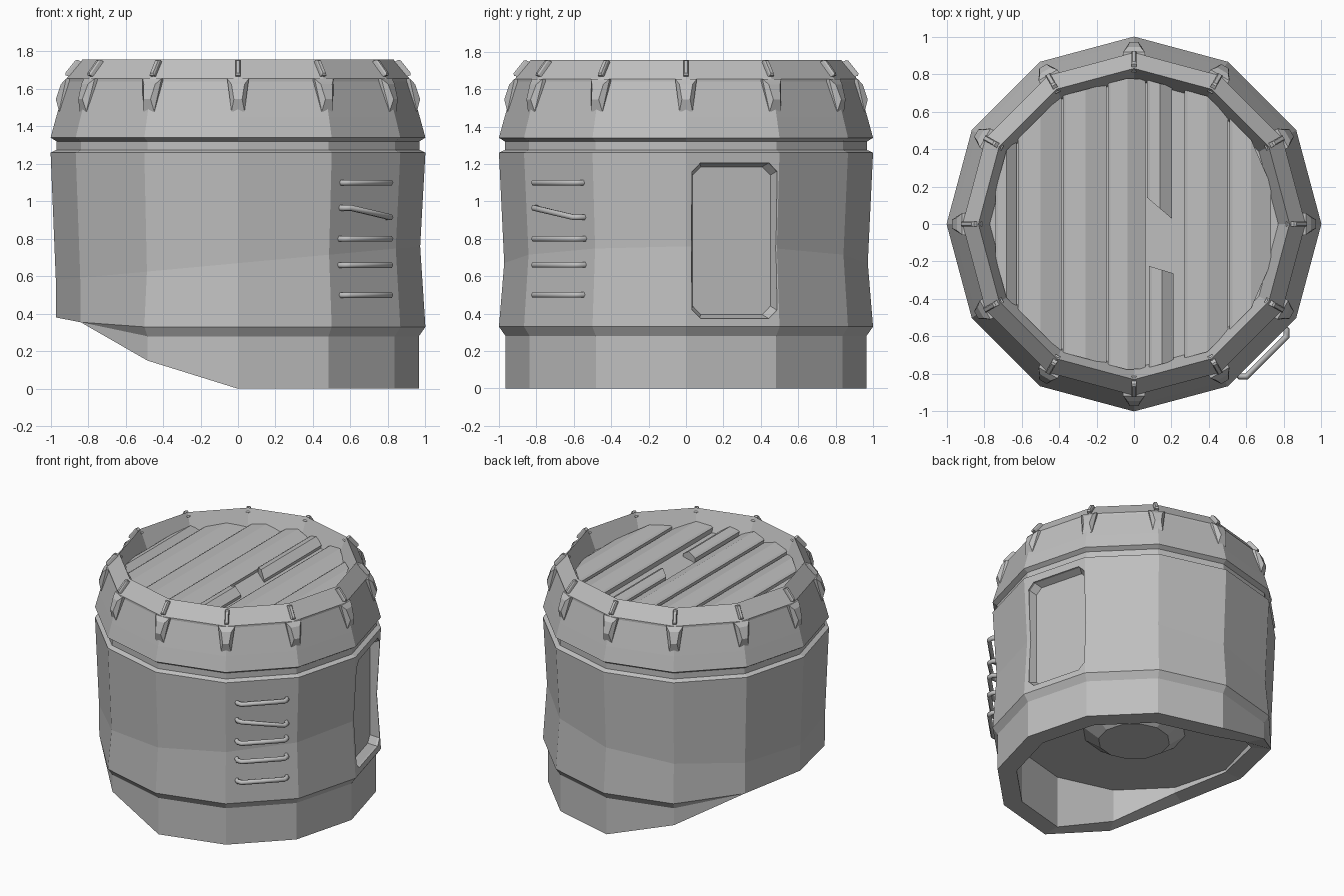
import bpy, bmesh, math
from mathutils import Matrix, Vector

if "Cube" in bpy.data.objects:
    bpy.data.objects.remove(bpy.data.objects["Cube"])

SIDES = 12
GREY = (0.52, 0.52, 0.52, 1)
mat = bpy.data.materials.new("plain_grey")
mat.use_nodes = True
mat.diffuse_color = GREY
mat.node_tree.nodes["Principled BSDF"].inputs["Base Color"].default_value = GREY


def finish(name, bm):
    """Turn a bmesh into a named, flat shaded object."""
    bmesh.ops.remove_doubles(bm, verts=bm.verts, dist=0.0005)
    bmesh.ops.recalc_face_normals(bm, faces=bm.faces)
    mesh = bpy.data.meshes.new(name)
    bm.to_mesh(mesh)
    bm.free()
    mesh.materials.append(mat)
    obj = bpy.data.objects.new(name, mesh)
    bpy.context.collection.objects.link(obj)
    return obj


def loft(bm, loops):
    """Join equally long point loops into a closed solid."""
    rows = [[bm.verts.new(p) for p in loop] for loop in loops]
    n = len(rows[0])
    for a, b in zip(rows, rows[1:]):
        for i in range(n):
            j = (i + 1) % n
            bm.faces.new((a[i], a[j], b[j], b[i]))
    bm.faces.new(rows[0])
    bm.faces.new(rows[-1])


def on_wall(degrees):
    """Local x is tangent, y points outward, z is up."""
    return Matrix.Rotation(math.radians(degrees - 90), 4, 'Z')


# Drum: the lower edge is cut away on the -x side
CUT = {4: 0.15, 5: 0.355, 6: 0.38, 7: 0.355, 8: 0.15}


def ring(radius, height, tilt=0.0):
    points = []
    for k in range(SIDES):
        a = math.tau * k / SIDES
        z, r = height + tilt * math.cos(a), radius
        low = CUT.get(k, 0)
        if z < low:
            z = low
            r = 0.97 if radius > 0.9 and low > 0.3 else radius
        points.append((r * math.cos(a), r * math.sin(a), z))
    return points


def plain_ring(radius, height):
    return [(radius * math.cos(math.tau * k / SIDES),
             radius * math.sin(math.tau * k / SIDES), height)
            for k in range(SIDES)]


bm = bmesh.new()
underside = [plain_ring(0.25, 0.32), plain_ring(0.36, 0.40), plain_ring(0.83, 0.40)]
skirt = [ring(0.83, 0), ring(0.965, 0), ring(0.965, 0.28), ring(1.0, 0.33)]
waist = [ring(0.972, 0.67, 0.09)]
upper = [plain_ring(r, z) for r, z in (
    (1.0, 1.26), (0.968, 1.275), (0.968, 1.32), (1.0, 1.34), (0.97, 1.45),
    (0.915, 1.64), (0.915, 1.655), (0.83, 1.757), (0.77, 1.61))]
loft(bm, underside + skirt + waist + upper)
drum = finish("drum_body", bm)

# Recessed hatch with chamfered corners
bm = bmesh.new()


def hatch_outline(half_w, half_h, depth, c=0.045):
    corners = [(half_w, half_h - c), (half_w - c, half_h),
               (c - half_w, half_h), (-half_w, half_h - c)]
    corners += [(-x, -z) for x, z in corners]
    return [on_wall(15) @ Vector((x - 0.012, depth, z + 0.79)) for x, z in corners]


loft(bm, [hatch_outline(0.215, 0.395, 0.895), hatch_outline(0.235, 0.415, 0.945),
          hatch_outline(0.235, 0.415, 1.1)])
cutter = finish("hatch_cutter", bm)
cutter.hide_render = True
cut = drum.modifiers.new("hatch", 'BOOLEAN')
cut.operation = 'DIFFERENCE'
cut.solver = 'EXACT'
cut.object = cutter
bpy.context.view_layer.objects.active = drum
bpy.ops.object.modifier_apply(modifier=cut.name)
bpy.data.objects.remove(cutter)

# Rim clips: a tapered bracket and a small bar above it at every corner
brackets, bars = bmesh.new(), bmesh.new()


def quad(m, half_top, half_bottom, top, bottom):
    """Top and bottom are (radius, height)."""
    return [m @ Vector((s * w, r, z)) for s, w, (r, z) in (
        (-1, half_bottom, bottom), (1, half_bottom, bottom),
        (1, half_top, top), (-1, half_top, top))]


for k in range(SIDES):
    m = on_wall(360 * k / SIDES)
    loft(brackets, [quad(m, 0.058, 0.035, (0.88, 1.655), (0.92, 1.48)),
                    quad(m, 0.058, 0.035, (0.917, 1.655), (0.955, 1.48)),
                    quad(m, 0.035, 0.022, (0.945, 1.625), (0.972, 1.545))])
    loft(bars, [quad(m, 0.014, 0.014, (0.81, 1.73), (0.88, 1.66)),
                quad(m, 0.014, 0.014, (0.855, 1.755), (0.92, 1.672)),
                quad(m, 0.009, 0.009, (0.868, 1.752), (0.922, 1.685))])
finish("rim_brackets", brackets)
finish("rim_bars", bars)


# Lid planks, trimmed to the inner outline of the rim
def chord(x, radius=0.787):
    apothem = radius * math.cos(math.pi / SIDES)
    return min((apothem - x * math.cos(a)) / math.sin(a)
               for a in (math.radians(d) for d in range(15, 180, 30)))


def plank(bm, x0, x1, low=None, high=None):
    """Ridged board along y; low and high trim its ends for broken pieces."""
    top = [(x0, 1.645), (x0 + 0.015, 1.655), ((x0 + x1) / 2, 1.672),
           (x1 - 0.008, 1.63)]
    outline = top + [(x1 - 0.008, 1.6), (x0, 1.6)]
    loft(bm, [[(x, low(x) if low else -chord(x), z) for x, z in outline],
              [(x, high(x) if high else chord(x), z) for x, z in outline]])


edges = [-0.74, -0.62, -0.38, -0.14, 0.07, 0.27, 0.51, 0.74]
bm = bmesh.new()
for x0, x1 in zip(edges, edges[1:]):
    if x0 == 0.07:
        plank(bm, x0, x1 - 0.06, low=lambda x: 0.2 - 0.85 * x)
        plank(bm, x0 + 0.01, x1 - 0.05, high=lambda x: -0.2 - 0.3 * x)
    else:
        plank(bm, x0, x1)
finish("lid_planks", bm)

# Ladder rungs: bent staples on the front corner wall
for i, (z, lift) in enumerate(((0.5, 0), (0.66, 0), (0.8, 0), (0.94, 0.025), (1.1, 0))):
    curve = bpy.data.curves.new("ladder_rung", 'CURVE')
    curve.dimensions = '3D'
    curve.bevel_depth = 0.017
    curve.bevel_resolution = 1
    curve.use_fill_caps = True
    path = [(-0.175, 0.92, 0), (-0.175, 0.975, 0), (-0.15, 1.0, 0)]
    path += [(-x, y, h) for x, y, h in reversed(path)]
    spline = curve.splines.new('POLY')
    spline.points.add(len(path) - 1)
    for point, (x, y, h) in zip(spline.points, path):
        p = on_wall(-45) @ Vector((x, y, z + math.copysign(lift, x)))
        point.co = (*p, 1)
    curve.materials.append(mat)
    rung = bpy.data.objects.new(f"ladder_rung_{i + 1}", curve)
    bpy.context.collection.objects.link(rung)
    bpy.ops.object.select_all(action='DESELECT')
    rung.select_set(True)
    bpy.context.view_layer.objects.active = rung
    bpy.ops.object.convert(target='MESH')
